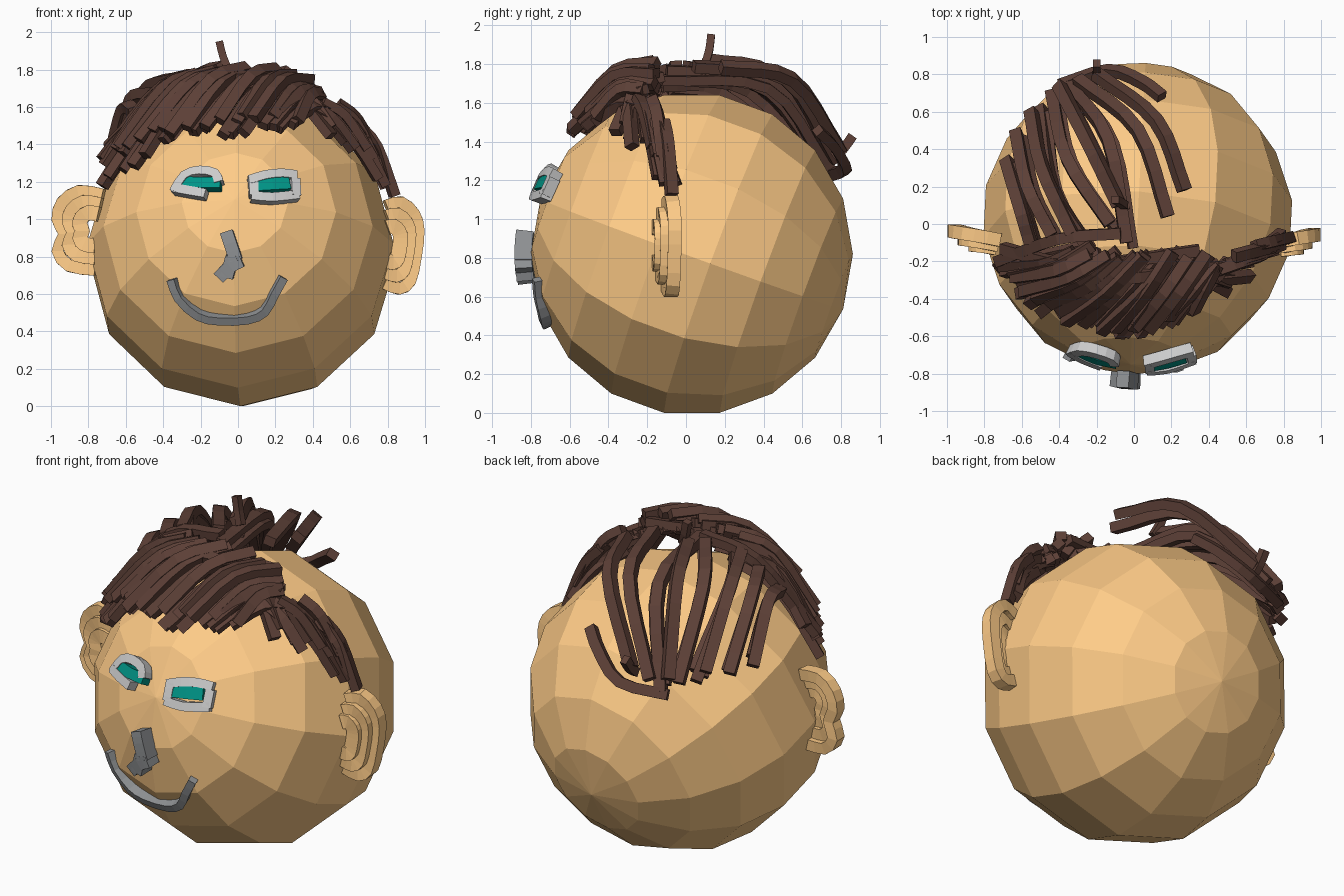
import bpy, bmesh, math, random
from mathutils import Vector, Matrix

if "Cube" in bpy.data.objects:
    bpy.data.objects.remove(bpy.data.objects["Cube"])

random.seed(4)
C = Vector((0.02, 0.03, 0.82))   # head centre
R = 0.832


def material(name, rgb):
    m = bpy.data.materials.new(name)
    m.diffuse_color = (*rgb, 1)
    m.use_nodes = True
    m.node_tree.nodes["Principled BSDF"].inputs["Base Color"].default_value = m.diffuse_color
    return m


SKIN = material("skin", (1.0, 0.604, 0.246))
BROWN = material("hair_brown", (0.109, 0.051, 0.038))
TEAL = material("iris_teal", (0.0, 0.305, 0.246))
LIGHT = material("lid_grey", (0.52, 0.52, 0.52))
GREY = material("line_grey", (0.27, 0.28, 0.29))


def finish(name, bm, mat):
    bmesh.ops.recalc_face_normals(bm, faces=bm.faces[:])
    me = bpy.data.meshes.new(name)
    bm.to_mesh(me)
    bm.free()
    me.materials.append(mat)
    ob = bpy.data.objects.new(name, me)
    bpy.context.collection.objects.link(ob)
    return ob


def smooth_path(pts, n):
    """Catmull-Rom through the given points."""
    p = [2 * pts[0] - pts[1]] + pts + [2 * pts[-1] - pts[-2]]
    out = []
    for i in range(1, len(p) - 2):
        a, b, c, d = p[i - 1:i + 3]
        for k in range(n):
            t = k / n
            out.append(0.5 * (2 * b + (c - a) * t + (2 * a - 5 * b + 4 * c - d) * t * t
                              + (3 * b - a - 3 * c + d) * t ** 3))
    return out + [pts[-1]]


def stroke(bm, pts, w, h, n=3, out=None, twist=0.0):
    """Sweep a w x h box section along a path, flat side facing outwards."""
    path = smooth_path([Vector(p) for p in pts], n)
    rings = []
    for i, p in enumerate(path):
        t = (path[min(i + 1, len(path) - 1)] - path[max(i - 1, 0)]).normalized()
        o = Vector(out) if out else (p - C).normalized()
        s = t.cross(o).normalized()
        o = s.cross(t)
        rot = Matrix.Rotation(twist, 3, t)
        s, o = rot @ s * w / 2, rot @ o * h / 2
        rings.append([bm.verts.new(p + a * s + b * o)
                      for a, b in ((-1, -1), (1, -1), (1, 1), (-1, 1))])
    for a, b in zip(rings, rings[1:]):
        for k in range(4):
            bm.faces.new((a[k], a[k - 1], b[k - 1], b[k]))
    bm.faces.new(rings[0])
    bm.faces.new(rings[-1])


def on_top(x, y, r):
    d = r * r - (x - C.x) ** 2 - (y - C.y) ** 2
    return Vector((x, y, C.z + math.sqrt(max(d, 0.05))))


def on_front(x, z, r):
    d = r * r - (x - C.x) ** 2 - (z - C.z) ** 2
    return Vector((x, C.y - math.sqrt(max(d, 0)), z))


def along(curve, t):
    f = t * (len(curve) - 1)
    i = min(int(f), len(curve) - 2)
    return Vector(curve[i]).lerp(Vector(curve[i + 1]), f - i)


# Head: low-poly ball whose pole faces forward and slightly up
bm = bmesh.new()
bmesh.ops.create_uvsphere(bm, u_segments=12, v_segments=9, radius=R)
bm.transform(Matrix.Translation(C) @ Matrix.Rotation(-0.05, 4, 'Z')
             @ Matrix.Rotation(math.radians(70), 4, 'X'))
finish("head", bm, SKIN)


# Front hair: strands from the parting to the forehead, in two layers
def locks(bm, roots, tips, count, r0, rm, r1, bow):
    j = lambda s: random.uniform(-s, s)
    for i in range(count):
        t = i / (count - 1)
        a, b = along(roots, t), along(tips, t)
        a += Vector((j(.04), j(.03)))
        b += Vector((j(.03), j(.03)))
        m = a.lerp(b, 0.5) + Vector((bow * (1 - t), -bow * (1 - t))) * 0.5
        dr = j(0.03)
        stroke(bm, [on_top(*a, r0 + dr), on_top(*m, rm + dr), on_top(*b, r1 + dr / 2)],
               0.06, 0.05, 3, twist=j(0.6))


bm = bmesh.new()
roots = [(-.3, -.12), (-.15, -.15), (0, -.17), (.2, -.16), (.36, -.18), (.48, -.2)]
tips = [(-.71, -.2), (-.58, -.38), (-.4, -.5), (-.12, -.57), (.1, -.56), (.3, -.46)]
locks(bm, roots, tips, 17, 0.99, 1.0, 0.92, 0.06)
locks(bm, roots, tips, 17, 0.91, 0.92, 0.88, 0.0)
# Side locks stepping down to the ear
locks(bm, [(.2, -.2), (.35, -.28), (.5, -.22), (.66, -.14)],
      [(.48, -.34), (.6, -.26), (.72, -.16), (.82, -.08)], 10, 0.94, 0.93, 0.88, 0.0)
locks(bm, [(.5, -.2), (.7, -.12)], [(.74, -.12), (.82, -.06)], 4, 0.9, 0.89, 0.86, 0.0)
# Strands lying across the parting
for pts in ([(-.7, -.13), (-.3, -.22), (.35, -.14)],
            [(-.73, -.2), (-.4, -.08), (-.07, -.05)],
            [(-.6, -.25), (-.1, -.29), (.45, -.22)]):
    stroke(bm, [on_top(x, y, r) for (x, y), r in zip(pts, (.93, 1.0, .98))], .06, .05, 4)
finish("front_hair", bm, BROWN)

# Back hair: long strands combed from the crown to the back left
bm = bmesh.new()
back = [
    [(-.55, -.1), (-.61, .1), (-.68, .34)],
    [(-.44, -.06), (-.57, .2), (-.63, .49)],
    [(-.33, -.05), (-.49, .3), (-.55, .6)],
    [(-.26, -.1), (-.44, .2), (-.5, .62)],
    [(-.13, .0), (-.36, .35), (-.44, .7)],
    [(-.08, .1), (-.25, .45), (-.4, .74)],
    [(-.04, -.1), (-.14, .45), (-.36, .75)],
    [(.18, .04), (.02, .5), (-.3, .77)],
    [(.27, .18), (.12, .55), (-.2, .8)],
]
for i, pts in enumerate(back):
    d = 0.025 * (i % 3 - 1)
    path = [on_top(x, y, r + d) for (x, y), r in zip(pts, (.98, 1.02, .94))]
    stroke(bm, path, .065, .055, 4, twist=random.uniform(-.5, .5))
    # thinner companion strand underneath
    if i < 7:
        low = [on_top(x + .035, y - .03, r) for (x, y), r in zip(pts, (.91, .95, .9))]
        stroke(bm, low, .05, .05, 4, twist=random.uniform(-.5, .5))
stroke(bm, [on_top(x, y, .92) for x, y in ((-.4, .74), (-.14, .82), (.04, .76), (.15, .68))],
       .06, .05, 3)
stroke(bm, [(-.05, .1, 1.8), (-.08, .12, 1.87), (-.1, .13, 1.95)], .04, .04, 2, out=(0, -1, 0))
stroke(bm, [(-.2, .76, 1.32), (-.2, .81, 1.36), (-.2, .86, 1.43)], .05, .04, 2, out=(1, 0, 0))
finish("back_hair", bm, BROWN)


# Ears: nested loops, the two sides slightly different
def ear(name, outline, hub, y):
    bm = bmesh.new()
    for k, (scale, w, dy) in enumerate(((1, .065, .02), (.72, .07, -.01), (.42, .08, -.03))):
        pts = []
        for x, z in outline:
            px, pz = hub[0] + (x - hub[0]) * scale, hub[1] + (z - hub[1]) * scale
            pts.append((px, y + dy + 0.2 * (abs(px) - 0.85), pz))
        stroke(bm, pts, w, .07, 2, out=(0, -1, 0))
    finish(name, bm, SKIN)


ear("right_ear", [(.79, 1.07), (.87, 1.09), (.94, 1.03), (.965, .94), (.95, .8),
                  (.92, .67), (.86, .63), (.78, .66)], (.8, .87), -.1)
ear("left_ear", [(-.72, 1.13), (-.85, 1.15), (-.94, 1.09), (-.965, 1.0), (-.93, .92),
                 (-.965, .83), (-.9, .75), (-.76, .73)], (-.76, .95), -.08)


# Face: strokes laid on the front of the head
def face(name, lines, w, h, r, mat):
    bm = bmesh.new()
    for line in lines:
        stroke(bm, [on_front(x, z, r) for x, z in line], w, h, 2)
    finish(name, bm, mat)


face("left_eyelids", [[(-.335, 1.14), (-.28, 1.225), (-.2, 1.25), (-.12, 1.235), (-.1, 1.19)],
                      [(-.34, 1.16), (-.26, 1.145), (-.17, 1.13)]], .05, .06, .86, LIGHT)
face("right_eyelids", [[(.06, 1.2), (.14, 1.225), (.23, 1.235), (.31, 1.225)],
                       [(.08, 1.21), (.085, 1.12)], [(.3, 1.21), (.305, 1.12)],
                       [(.07, 1.12), (.18, 1.11), (.32, 1.125)]], .05, .06, .86, LIGHT)
face("left_iris", [[(-.29, 1.19), (-.19, 1.185), (-.09, 1.185)]], .06, .06, .855, TEAL)
face("right_iris", [[(.1, 1.175), (.18, 1.18), (.27, 1.185)]], .075, .06, .855, TEAL)
face("nose", [[(-.06, .93), (-.04, .87), (-.01, .78)],
              [(.02, .78), (-.04, .75), (-.1, .69)],
              [(-.03, .8), (-.06, .69)]], .07, .09, .87, GREY)
face("mouth", [[(-.35, .68), (-.31, .58), (-.21, .49), (-.1, .465), (.05, .47),
                (.14, .51), (.19, .6), (.24, .69)]], .045, .06, .83, GREY)
